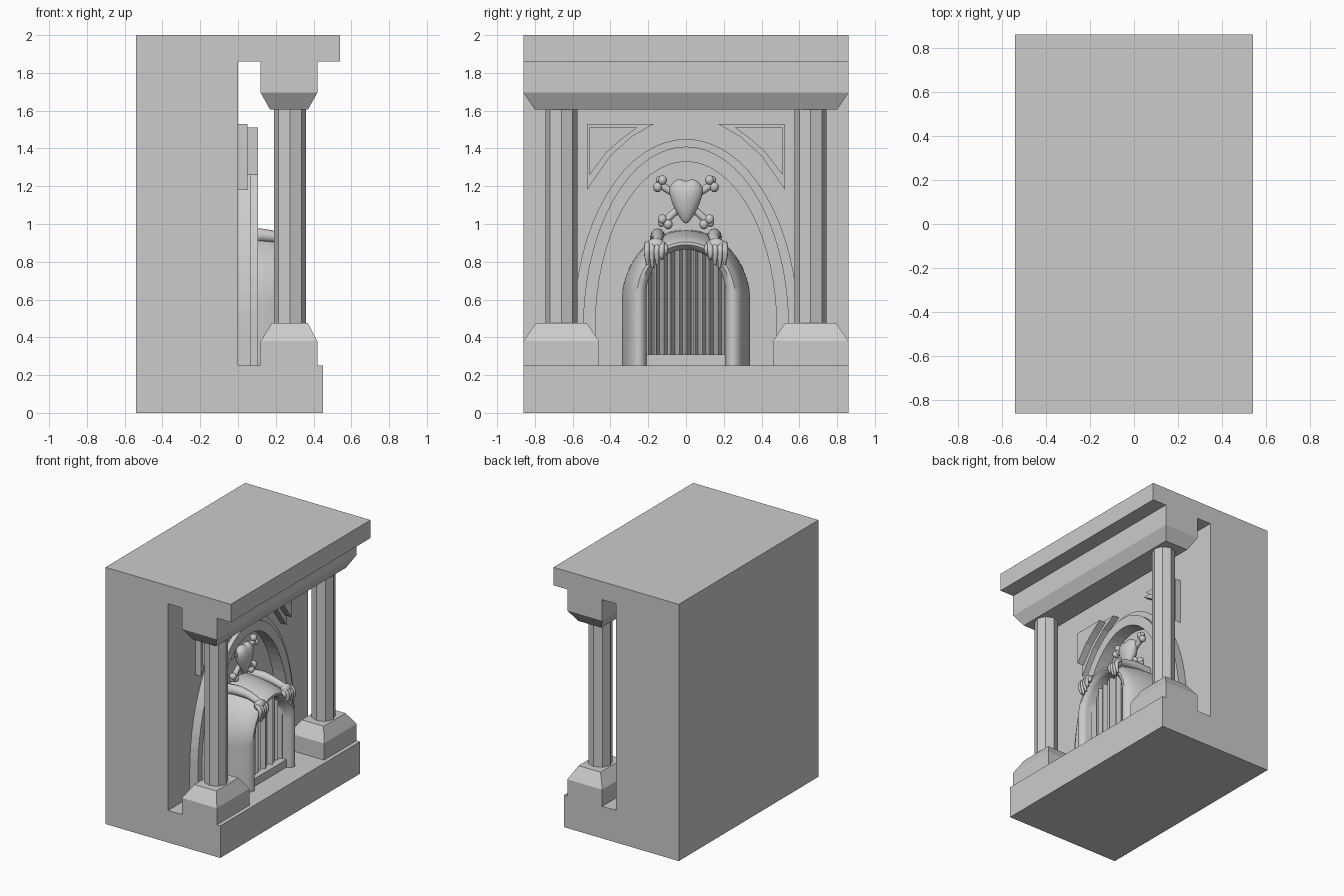
import bpy, bmesh, math
from mathutils import Vector

if "Cube" in bpy.data.objects:
    bpy.data.objects.remove(bpy.data.objects["Cube"])


def finish(name, bm, smooth=False):
    bmesh.ops.recalc_face_normals(bm, faces=bm.faces)
    me = bpy.data.meshes.new(name)
    bm.to_mesh(me)
    bm.free()
    ob = bpy.data.objects.new(name, me)
    bpy.context.collection.objects.link(ob)
    if smooth:
        bpy.ops.object.select_all(action='DESELECT')
        ob.select_set(True)
        bpy.context.view_layer.objects.active = ob
        bpy.ops.object.shade_smooth_by_angle(angle=math.radians(40))
    return ob


def loft(name, rings, caps=True, closed=True, smooth=False):
    """Bridge equal-length point rings."""
    bm = bmesh.new()
    vs = [[bm.verts.new(p) for p in r] for r in rings]
    n = len(rings[0])
    for a, b in zip(vs, vs[1:]):
        for i in range(n if closed else n - 1):
            j = (i + 1) % n
            bm.faces.new((a[i], a[j], b[j], b[i]))
    if caps:
        bm.faces.new(vs[0])
        bm.faces.new(vs[-1])
    return finish(name, bm, smooth)


def rect(x0, x1, y0, y1, z):
    return [(x0, y0, z), (x1, y0, z), (x1, y1, z), (x0, y1, z)]


def plate(name, yz, x0, x1):
    return loft(name, [[(x, y, z) for y, z in yz] for x in (x0, x1)])


def arch(w, top, spring, floor=0.25, n=32):
    """Open arch line in the wall plane: legs plus half ellipse."""
    pts = [(-w, floor)]
    for i in range(n + 1):
        a = math.pi * (1 - i / n)
        pts.append((w * math.cos(a), spring + (top - spring) * math.sin(a)))
    return pts + [(w, floor)]


def tube(name, pts, radii, bevel=4):
    cu = bpy.data.curves.new(name, 'CURVE')
    cu.dimensions = '3D'
    cu.bevel_depth = 1
    cu.bevel_resolution = bevel
    cu.use_fill_caps = True
    cu.resolution_u = 5
    sp = cu.splines.new('BEZIER')
    sp.bezier_points.add(len(pts) - 1)
    for bp, p, r in zip(sp.bezier_points, pts, radii):
        bp.co, bp.radius = p, r
        bp.handle_left_type = bp.handle_right_type = 'AUTO'
    ob = bpy.data.objects.new(name, cu)
    bpy.context.collection.objects.link(ob)
    bpy.ops.object.select_all(action='DESELECT')
    ob.select_set(True)
    bpy.context.view_layer.objects.active = ob
    bpy.ops.object.convert(target='MESH')
    bpy.ops.object.shade_smooth_by_angle(angle=math.radians(50))


def ball(name, c, size, shape=None):
    bm = bmesh.new()
    bmesh.ops.create_uvsphere(bm, u_segments=24, v_segments=16, radius=1)
    for v in bm.verts:
        p = shape(v.co) if shape else v.co
        v.co = Vector([c[i] + p[i] * size[i] for i in range(3)])
    return finish(name, bm, True)


# Wall block with base step and top slab, one profile run along y
profile = [(-.54, 0), (.45, 0), (.45, .25), (0, .25), (0, 1.86),
           (.54, 1.86), (.54, 2), (-.54, 2)]
loft("wall_block", [[(x, y, z) for x, z in profile] for y in (-.86, .86)])

# Lintel beam with tapered underside
loft("lintel", [rect(.17, .37, -.80, .80, 1.605), rect(.12, .42, -.86, .86, 1.695),
                rect(.12, .42, -.86, .86, 1.87)])

for s in (-1, 1):
    # Pedestals and octagonal columns
    loft("pedestal", [rect(.12, .42, s * .66 - .2, s * .66 + .2, .24),
                      rect(.12, .42, s * .66 - .2, s * .66 + .2, .38),
                      rect(.18, .37, s * .66 - .135, s * .66 + .135, .475)])
    loft("column", [[(.275 + .085 * math.cos(i * math.pi / 4),
                      s * .66 + .085 * math.sin(i * math.pi / 4), z) for i in range(8)]
                    for z in (.47, 1.61)])
    # Stepped corner panels following the arch
    plate("corner_panel", [(s * y, z) for y, z in
          [(.525, 1.53), (.17, 1.53), (.29, 1.46), (.40, 1.36), (.525, 1.18)]], -.01, .05)
    plate("corner_panel_raised", [(s * y, z) for y, z in
          [(.51, 1.51), (.26, 1.51), (.34, 1.45), (.42, 1.38), (.51, 1.26)]], .04, .105)

# Wall arch in two stepped bands
for name, outer, inner, depth in (
        ("outer_arch", (.595, 1.45), (.545, 1.41), .07),
        ("inner_arch", (.545, 1.41), (.48, 1.33), .105)):
    o, i = arch(*outer, .45), arch(*inner, .45)
    plate(name, o + i[::-1], -.01, depth)

# Rounded fireplace hood: arch rings swept out of the wall and into the opening
hood = [(-.01, .34, .97), (.10, .34, .965), (.18, .325, .95), (.25, .305, .935),
        (.29, .285, .92), (.31, .26, .905), (.31, .24, .89), (.295, .22, .875),
        (.27, .21, .865), (.03, .21, .865)]
loft("fireplace_hood", [[(x, y, z) for y, z in arch(w, t, t - w * 1.12, n=36)]
                        for x, w, t in hood], caps=False, closed=False, smooth=True)

# Hearth step and pleated curtain filling the opening
loft("hearth_step", [rect(0, .27, -.21, .21, z) for z in (.24, .31)])
front, back = [], []
N = 72
for k in range(N + 1):
    y = -.21 + .42 * k / N
    x = .20 + .03 * math.sin(k * .9) + .012 * math.sin(k * .37 + 1)
    top = .63 + .24 * math.sqrt(max(0, 1 - (y / .215) ** 2))
    front.append((x, y, .30))
    back.append((x, y, top))
loft("curtain", [front, back], caps=False, closed=False, smooth=True)


# Skull: heart-shaped, narrow toward the jaw
def skull_shape(p):
    t = (p.z + 1) / 2
    w = .38 + .72 * t if t < .8 else .95
    z = p.z - .16 * max(0, p.z) * (1 - min(1, abs(p.y) * 2.5))
    return Vector((p.x * (.6 + .4 * t), p.y * w * (1 + .12 * max(0, p.z)), z))


ball("skull", (.055, 0, 1.125), (.062, .105, .122), skull_shape)

for s in (-1, 1):
    # Crossed bones with knobbed ends
    tube("bone", [(.04, s * .13, 1.205), (.04, 0, 1.115), (.04, -s * .10, 1.025)],
         [.02, .018, .02])
    for y, z in ((.150, 1.195), (.125, 1.232), (-.125, 1.025), (-.095, .998)):
        ball("bone_knob", (.045, s * y, z), (.026, .024, .026))
    for y, z in ((.142, 1.235), (-.13, 1.003)):
        ball("bone_end", (.04, s * y, z), (.02, .018, .018))

    # Arms resting on the hood, gripping its front edge
    tube("arm", [(0, s * .15, .93), (.12, s * .15, .94), (.22, s * .15, .925),
                 (.29, s * .155, .90)], [.04, .036, .028, .026])
    ball("hand", (.30, s * .16, .885), (.035, .05, .04))
    for k in range(4):
        y = .125 + .026 * k
        drop = (.815, .785, .770, .785)[k]
        tube("finger", [(.30, s * y, .90), (.335, s * (y + .004), .865),
                        (.335, s * (y + .004), .83), (.325, s * y, drop)],
             [.016, .016, .014, .008], 2)
    tube("thumb", [(.29, s * .12, .89), (.325, s * .108, .87), (.325, s * .108, .845)],
         [.015, .014, .009], 2)
